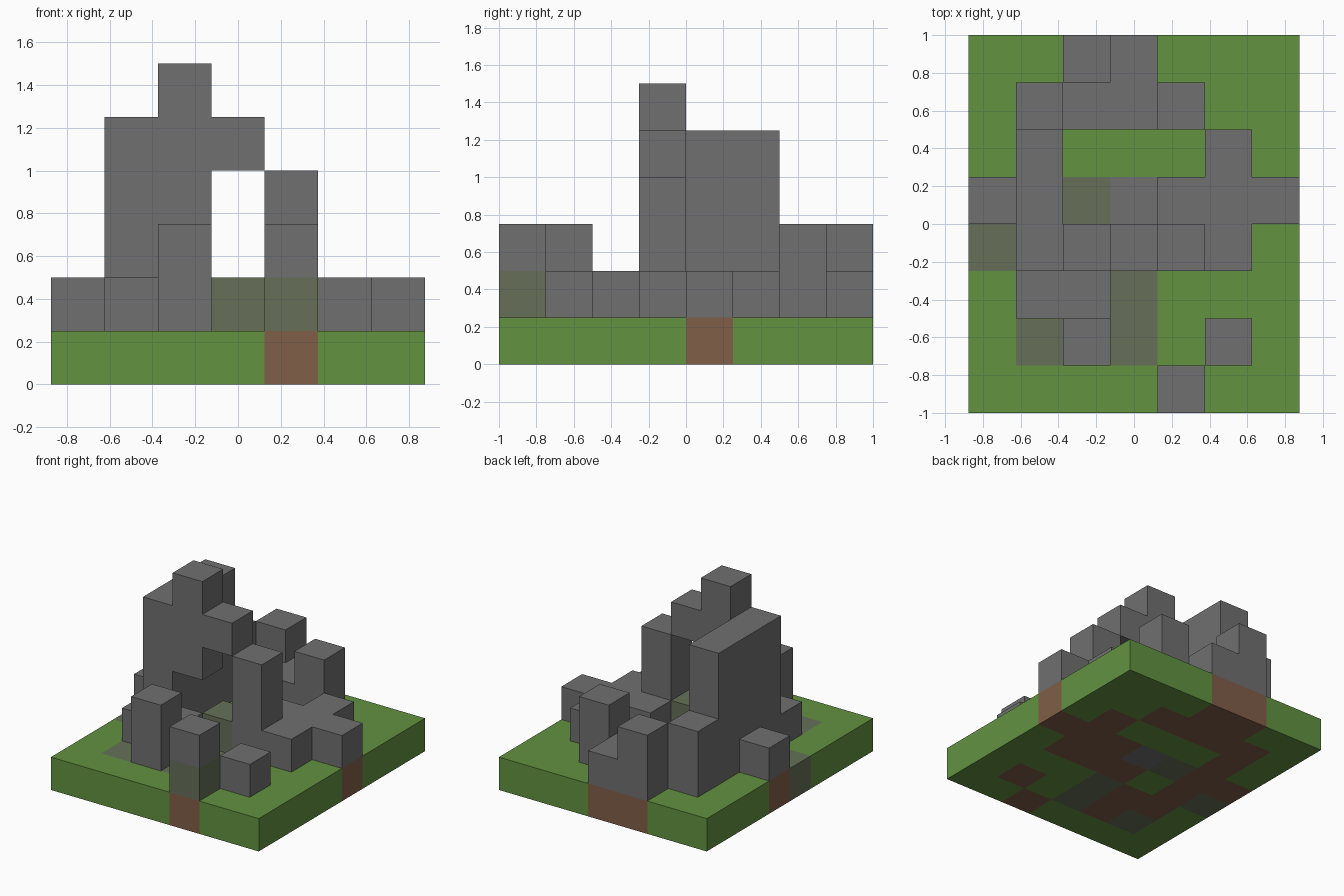
import bpy, bmesh
from mathutils import Vector

if "Cube" in bpy.data.objects:
    bpy.data.objects.remove(bpy.data.objects["Cube"], do_unlink=True)

SIZE = 0.25


def srgb(*rgb):
    return tuple(((c / 255 + 0.055) / 1.055) ** 2.4 for c in rgb) + (1.0,)


def material(name, colour):
    m = bpy.data.materials.new(name)
    m.use_nodes = True
    m.diffuse_color = colour
    m.node_tree.nodes["Principled BSDF"].inputs["Base Color"].default_value = colour
    return m


MATS = {
    "grass": material("grass green", srgb(98, 146, 64)),
    "dirt": material("dirt brown", srgb(128, 94, 72)),
    "stone": material("stone grey", srgb(112, 112, 112)),
    "moss": material("mossy stone", srgb(102, 112, 88)),
}
KINDS = list(MATS)

# Stone height in blocks above the ground, back row first
HEIGHTS = [
    "0021000",
    "0211200",
    "0400010",
    "1400111",
    "0401310",
    "0110000",
    "0020010",
    "0000200",
]

# Standing stones, then the overhanging bridge blocks
ruins = {}
for row, line in enumerate(HEIGHTS):
    for i, h in enumerate(line):
        for k in range(int(h)):
            ruins[i, 7 - row, k + 1] = "stone"
for k in (3, 4, 5):
    ruins[2, 3, k] = "stone"
ruins[3, 3, 4] = "stone"
for cell in ((3, 3, 1), (4, 0, 1)):
    ruins[cell] = "moss"

# Ground: dirt beneath stones, sunken paving, grass elsewhere
ground = {(i, j, 0): "dirt" if (i, j, 1) in ruins else "grass"
          for i in range(7) for j in range(8)}
for i, j in ((0, 3), (1, 1), (3, 1), (3, 2), (2, 4)):
    ground[i, j, 0] = "moss"
ground[3, 4, 0] = "stone"

everything = {**ground, **ruins}


def build_blocks(name, cells):
    """Make the outward faces of a set of blocks, one material per block."""
    bm = bmesh.new()
    for cell, kind in cells.items():
        centre = Vector(cell) + Vector((0.5, 0.5, 0.5)) - Vector((3.5, 4, 0))
        for axis in range(3):
            for sign in (-1, 1):
                n = Vector((0, 0, 0))
                n[axis] = sign
                if tuple(int(c + d) for c, d in zip(cell, n)) in everything:
                    continue
                u = Vector((0, 0, 0))
                u[(axis + 1) % 3] = 0.5
                v = n.cross(u)
                corners = (-u - v, u - v, u + v, v - u)
                face = bm.faces.new([bm.verts.new((centre + n / 2 + c) * SIZE)
                                     for c in corners])
                face.material_index = KINDS.index(kind)
    bmesh.ops.remove_doubles(bm, verts=bm.verts, dist=0.001)
    mesh = bpy.data.meshes.new(name)
    bm.to_mesh(mesh)
    bm.free()
    for m in MATS.values():
        mesh.materials.append(m)
    obj = bpy.data.objects.new(name, mesh)
    bpy.context.collection.objects.link(obj)


build_blocks("ground_slab", ground)
build_blocks("stone_ruins", ruins)
